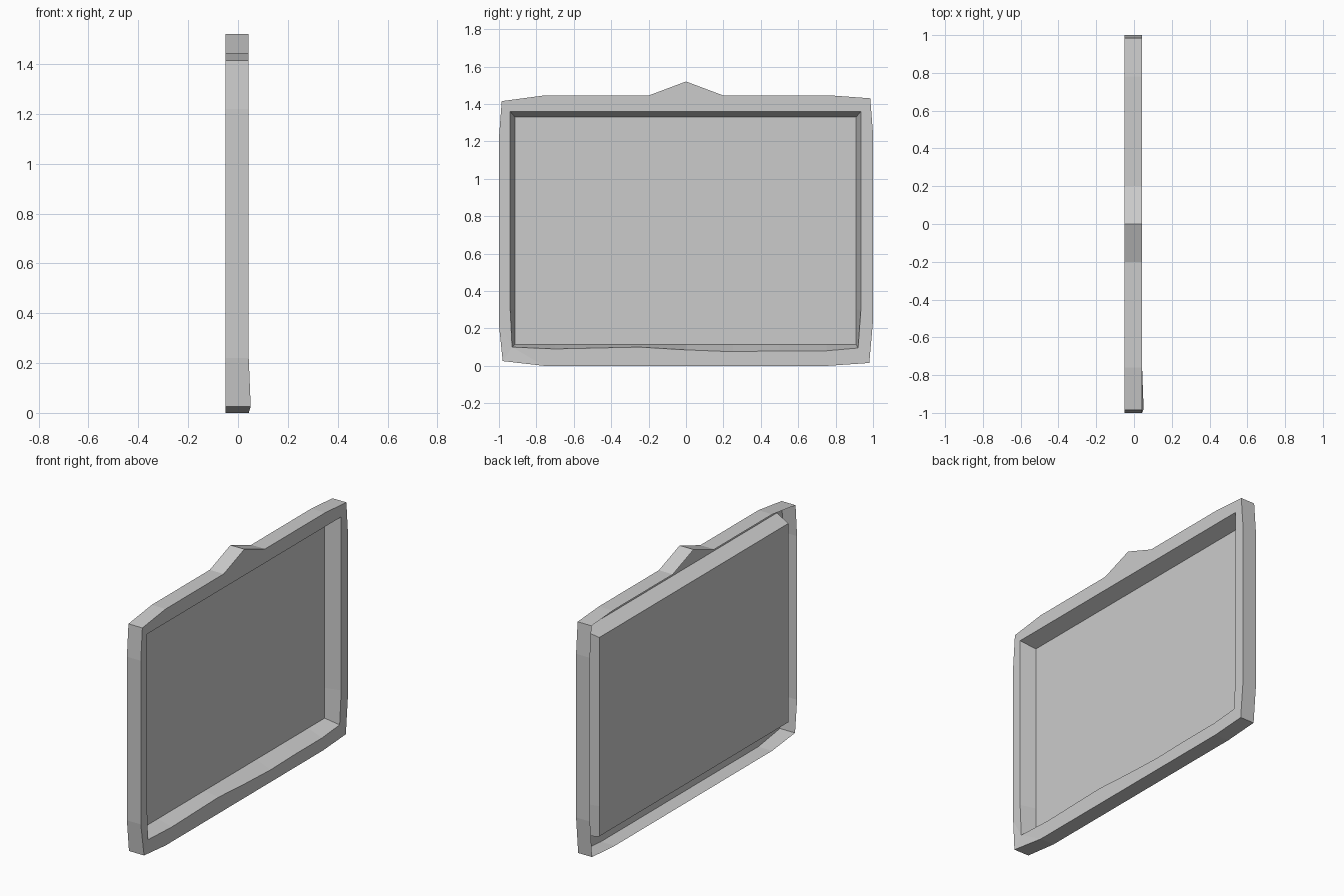
import bpy, bmesh
from mathutils import Vector

if "Cube" in bpy.data.objects:
    bpy.data.objects.remove(bpy.data.objects["Cube"])

FRONT, BACK = 0.043, -0.051

# Profiles in (y, z), seen from +x
outer = [(-0.98, 0.025), (-0.76, 0), (0.76, 0), (0.98, 0.015), (1, 0.24),
         (1, 1.24), (0.985, 1.43), (0.78, 1.445), (0.2, 1.445), (0, 1.52),
         (-0.2, 1.445), (-0.76, 1.445), (-0.985, 1.415), (-1, 1.22), (-1, 0.22)]
inner = [(-0.93, 0.1), (-0.7, 0.09), (-0.25, 0.1), (0.0, 0.085), (0.25, 0.075),
         (0.5, 0.08), (0.75, 0.08), (0.92, 0.095), (0.935, 0.3),
         (0.935, 1.36), (-0.94, 1.36), (-0.94, 0.3)]


def clamp(v, lo, hi):
    return max(lo, min(hi, v))


def loop(bm, points, x):
    return [bm.verts.new((x, y, z)) for y, z in points]


def edges(bm, verts):
    return [bm.edges.new((a, b)) for a, b in zip(verts, verts[1:] + verts[:1])]


def walls(bm, a, b):
    n = len(a)
    for i in range(n):
        j = (i + 1) % n
        bm.faces.new((a[i], b[i], b[j], a[j]))


def finish(bm, name):
    mesh = bpy.data.meshes.new(name)
    bm.to_mesh(mesh)
    bm.free()
    obj = bpy.data.objects.new(name, mesh)
    bpy.context.collection.objects.link(obj)
    return obj


# Frame: front ring with a peaked top and outer walls, open at the back
bm = bmesh.new()
rim = loop(bm, outer, FRONT)
hole = loop(bm, inner, FRONT)
ring = edges(bm, rim) + edges(bm, hole)
bmesh.ops.triangle_fill(bm, edges=ring, use_beauty=True, use_dissolve=False,
                        normal=Vector((1, 0, 0)))
rear = loop(bm, outer, BACK)
walls(bm, rim, rear)
rim[0].co.x = 0.051  # slightly warped lower corner
finish(bm, "frame")

# Recessed panel: tapered tray walls ending in a flat rectangular board
bm = bmesh.new()
lip = loop(bm, inner, FRONT)
floor = loop(bm, [(clamp(y, -0.915, 0.91), clamp(z, 0.115, 1.33)) for y, z in inner], BACK)
walls(bm, floor, lip)
bm.faces.new(floor)
finish(bm, "recessed_panel")
